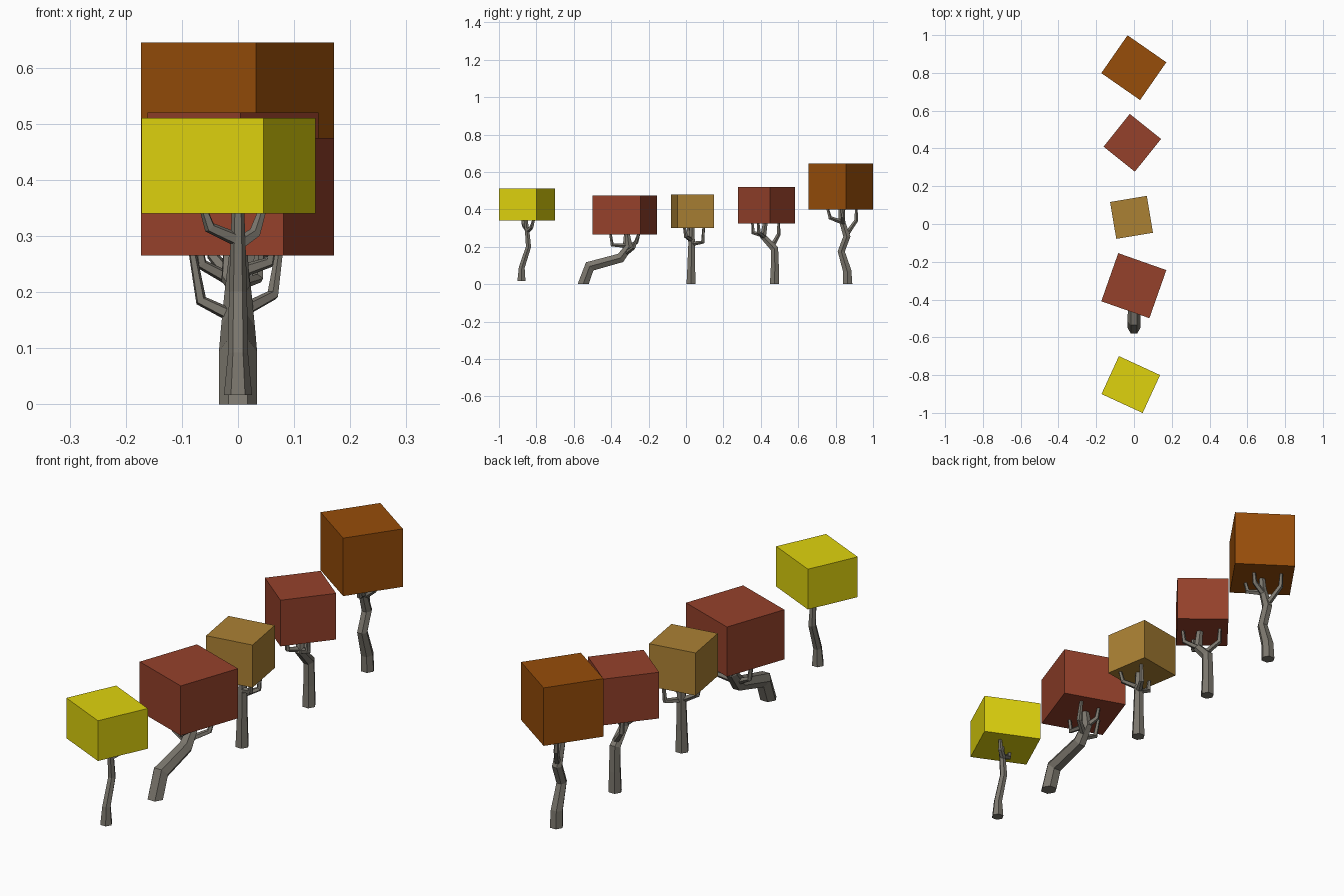
import bpy, bmesh, math
from mathutils import Vector, Matrix


def material(name, rgb):
    m = bpy.data.materials.new(name)
    m.diffuse_color = (*rgb, 1)
    return m


BARK = material("bark", (0.2, 0.185, 0.155))
YELLOW = material("yellow_leaves", (0.74, 0.65, 0.004))
RED = material("red_leaves", (0.30, 0.053, 0.024))
TAN = material("tan_leaves", (0.41, 0.22, 0.034))
BROWN = material("brown_leaves", (0.31, 0.075, 0.003))


def finish(bm, name, mat):
    bmesh.ops.recalc_face_normals(bm, faces=bm.faces)
    me = bpy.data.meshes.new(name)
    bm.to_mesh(me)
    bm.free()
    me.materials.append(mat)
    ob = bpy.data.objects.new(name, me)
    bpy.context.collection.objects.link(ob)


def tube(bm, points, sides, flat_base=False):
    """Faceted, tapering, mitred tube through (x, y, z, radius) points."""
    pts = [Vector(p[:3]) for p in points]
    rings = []
    for i, p in enumerate(pts):
        a = (p - pts[i - 1]).normalized() if i else Vector()
        b = (pts[i + 1] - p).normalized() if i < len(pts) - 1 else Vector()
        t = Vector((0, 0, 1)) if flat_base and i == 0 else (a + b).normalized()
        ref = Vector((1, 0, 0)) if abs(t.x) < 0.8 else Vector((0, 1, 0))
        u = (ref - t * ref.dot(t)).normalized() if i == 0 else (u - t * u.dot(t)).normalized()
        v = t.cross(u)
        r = points[i][3]
        rings.append([bm.verts.new(p + r * (u * math.cos(k) + v * math.sin(k)))
                      for k in (2 * math.pi * j / sides for j in range(sides))])
    for lo, hi in zip(rings, rings[1:]):
        for j in range(sides):
            k = (j + 1) % sides
            bm.faces.new((lo[j], lo[k], hi[k], hi[j]))
    bm.faces.new(rings[0])
    bm.faces.new(rings[-1])


def tree(name, mat, centre, size, angle, z0, z1, trunk, branches):
    # trunk: (y, z, radius) bends; branches: (x, y, z) bends
    bm = bmesh.new()
    tube(bm, [(0, *p) for p in trunk], 6, True)
    for br in branches:
        tube(bm, [(*p, r) for p, r in zip(br, (0.013, 0.011, 0.007))], 5)
    finish(bm, name + "_trunk", BARK)
    # block of leaves
    bm = bmesh.new()
    bmesh.ops.create_cube(bm, size=1, matrix=(
        Matrix.Translation((*centre, (z0 + z1) / 2))
        @ Matrix.Rotation(math.radians(angle), 4, 'Z')
        @ Matrix.Diagonal((*size, z1 - z0, 1))))
    finish(bm, name + "_leaves", mat)


tree("yellow_tree", YELLOW, (-0.017, -0.85), (0.24, 0.221), -24.7, 0.34, 0.51,
     [(-0.88, 0.017, 0.025), (-0.878, 0.09, 0.018), (-0.842, 0.20, 0.016),
      (-0.848, 0.27, 0.014), (-0.857, 0.35, 0.011)],
     [[(0, -0.85, 0.293), (-0.05, -0.868, 0.315), (-0.062, -0.875, 0.35)],
      [(0, -0.845, 0.285), (0.03, -0.825, 0.305), (0.045, -0.812, 0.35)]])

tree("low_red_tree", RED, (-0.001, -0.3265), (0.27, 0.27), -19.4, 0.265, 0.475,
     [(-0.55, 0, 0.034), (-0.515, 0.095, 0.034), (-0.35, 0.14, 0.03),
      (-0.305, 0.20, 0.024), (-0.315, 0.275, 0.015)],
     [[(-0.005, -0.335, 0.155), (-0.066, -0.33, 0.185), (-0.082, -0.325, 0.275)],
      [(0.005, -0.32, 0.165), (0.062, -0.28, 0.195), (0.074, -0.25, 0.275)],
      [(0, -0.315, 0.205), (0.01, -0.395, 0.21), (0.01, -0.405, 0.275)],
      [(0, -0.305, 0.20), (-0.02, -0.265, 0.225), (-0.02, -0.25, 0.275)]])

tree("tan_tree", TAN, (-0.013, 0.035), (0.197, 0.198), 9.5, 0.30, 0.48,
     [(0.027, 0, 0.028), (0.028, 0.09, 0.024), (0.03, 0.22, 0.02), (0.032, 0.31, 0.015)],
     [[(0, 0.03, 0.215), (-0.065, 0.015, 0.25), (-0.075, 0.01, 0.31)],
      [(0, 0.03, 0.215), (0.035, 0.09, 0.225), (0.04, 0.095, 0.31)],
      [(0, 0.03, 0.235), (0.06, 0.0, 0.255), (0.068, -0.01, 0.31)]])

tree("high_red_tree", RED, (-0.009, 0.43), (0.212, 0.222), -38.7, 0.325, 0.52,
     [(0.473, 0, 0.028), (0.475, 0.09, 0.025), (0.473, 0.19, 0.024),
      (0.412, 0.255, 0.02), (0.425, 0.335, 0.014)],
     [[(0, 0.415, 0.26), (-0.02, 0.36, 0.275), (-0.022, 0.355, 0.335)],
      [(0, 0.465, 0.21), (-0.045, 0.495, 0.265), (-0.05, 0.495, 0.335)],
      [(0, 0.42, 0.25), (0.055, 0.39, 0.275), (0.06, 0.385, 0.335)]])

tree("brown_tree", BROWN, (-0.001, 0.8275), (0.25, 0.2435), -34.8, 0.40, 0.645,
     [(0.865, 0, 0.028), (0.862, 0.07, 0.026), (0.83, 0.175, 0.022),
      (0.86, 0.255, 0.022), (0.83, 0.35, 0.017), (0.825, 0.41, 0.013)],
     [[(0, 0.838, 0.33), (0.03, 0.77, 0.355), (0.032, 0.755, 0.41)],
      [(0, 0.858, 0.265), (-0.03, 0.91, 0.34), (-0.035, 0.91, 0.41)],
      [(0, 0.84, 0.32), (0.05, 0.84, 0.36), (0.06, 0.845, 0.41)]])
